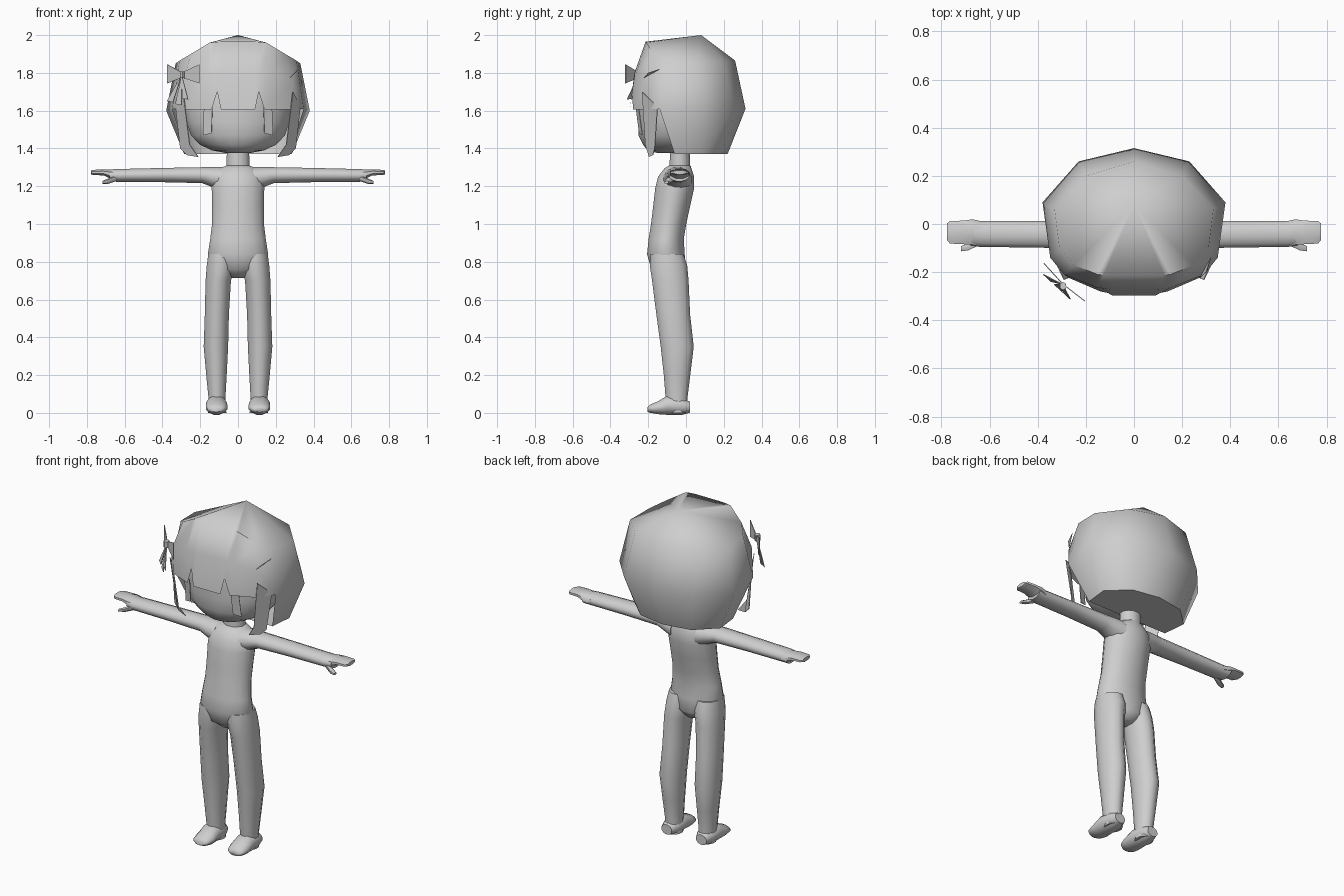
import bpy, bmesh, math
from mathutils import Vector

grey = bpy.data.materials.new("plain_grey")
grey.diffuse_color = (0.62, 0.62, 0.62, 1)


def finish(name, verts, faces, angle=60, thick=0):
    me = bpy.data.meshes.new(name)
    me.from_pydata([tuple(v) for v in verts], [], faces)
    bm = bmesh.new()
    bm.from_mesh(me)
    bmesh.ops.recalc_face_normals(bm, faces=bm.faces)
    bm.to_mesh(me)
    bm.free()
    me.materials.append(grey)
    ob = bpy.data.objects.new(name, me)
    bpy.context.collection.objects.link(ob)
    if thick:
        mod = ob.modifiers.new("thickness", "SOLIDIFY")
        mod.thickness = thick
        mod.offset = 0
    else:
        bpy.ops.object.select_all(action="DESELECT")
        ob.select_set(True)
        bpy.context.view_layer.objects.active = ob
        bpy.ops.object.shade_smooth_by_angle(angle=math.radians(angle))
    return ob


def loft(name, axis, rings, n=12, side=1, angle=60):
    """Rings are (position, u min, u max, v min, v max) along an axis."""
    verts, faces = [], []
    for t, u0, u1, v0, v1 in rings:
        for i in range(n):
            a = 2 * math.pi * (i + 0.5) / n
            u = (u0 + u1) / 2 + (u1 - u0) / 2 * math.cos(a)
            v = (v0 + v1) / 2 + (v1 - v0) / 2 * math.sin(a)
            x, y, z = {"x": (t, u, v), "y": (u, t, v), "z": (u, v, t)}[axis]
            verts.append((x * side, y, z))
    for r in range(len(rings) - 1):
        for i in range(n):
            j = (i + 1) % n
            faces.append((r * n + i, r * n + j, r * n + n + j, r * n + n + i))
    faces.append(tuple(range(n)))
    faces.append(tuple(range((len(rings) - 1) * n, len(rings) * n)))
    return finish(name, verts, faces, angle)


def plate(name, points, side=1):
    return finish(name, [(x * side, y, z) for x, y, z in points],
                  [tuple(range(len(points)))], thick=0.004)


# Torso and neck
loft("torso", "z", [
    (0.715, -0.04, 0.04, -0.13, -0.03), (0.76, -0.13, 0.13, -0.185, 0.0),
    (0.84, -0.163, 0.163, -0.208, -0.005), (0.92, -0.15, 0.15, -0.2, -0.01),
    (1.0, -0.14, 0.14, -0.187, 0.003), (1.1, -0.14, 0.14, -0.175, 0.025),
    (1.19, -0.142, 0.142, -0.165, 0.045), (1.25, -0.14, 0.14, -0.15, 0.045),
    (1.295, -0.10, 0.10, -0.115, 0.03), (1.31, -0.06, 0.06, -0.09, 0.025)], n=16)
loft("neck", "z", [(1.28, -0.064, 0.064, -0.09, 0.025),
                   (1.42, -0.06, 0.06, -0.085, 0.02)])

for s, tag in ((1, "left"), (-1, "right")):
    # Legs and feet
    loft(tag + "_leg", "z", [
        (0.84, 0.02, 0.16, -0.19, -0.01), (0.78, 0.015, 0.168, -0.195, 0.01),
        (0.70, 0.035, 0.174, -0.183, 0.017), (0.52, 0.046, 0.178, -0.16, 0.025),
        (0.35, 0.05, 0.184, -0.137, 0.044), (0.2, 0.058, 0.17, -0.12, 0.025),
        (0.08, 0.065, 0.158, -0.11, 0.01), (0.0, 0.06, 0.16, -0.1, 0.01)], side=s)
    loft(tag + "_foot", "y", [
        (0.02, 0.08, 0.15, 0.0, 0.06), (-0.02, 0.06, 0.165, -0.012, 0.08),
        (-0.10, 0.056, 0.172, -0.012, 0.092), (-0.15, 0.054, 0.172, -0.008, 0.062),
        (-0.19, 0.065, 0.165, 0.0, 0.045), (-0.203, 0.085, 0.145, 0.005, 0.03)], side=s)
    # Arms, hands and thumbs
    loft(tag + "_arm", "x", [
        (0.08, -0.125, 0.035, 1.17, 1.303), (0.14, -0.115, 0.025, 1.195, 1.303),
        (0.19, -0.105, 0.016, 1.215, 1.302), (0.4, -0.1, 0.014, 1.22, 1.298),
        (0.64, -0.097, 0.014, 1.222, 1.292), (0.68, -0.09, 0.018, 1.225, 1.29)], side=s)
    loft(tag + "_hand", "x", [
        (0.63, -0.092, 0.014, 1.225, 1.29), (0.67, -0.09, 0.024, 1.235, 1.292),
        (0.71, -0.088, 0.018, 1.256, 1.29), (0.765, -0.085, 0.016, 1.258, 1.288),
        (0.777, -0.07, 0.005, 1.262, 1.285)], n=8, side=s)
    loft(tag + "_thumb", "x", [
        (0.64, -0.09, -0.05, 1.228, 1.262), (0.69, -0.112, -0.078, 1.212, 1.24),
        (0.718, -0.115, -0.09, 1.212, 1.228)], n=6, side=s)
    # Side locks and thin strands beside the face
    plate(tag + "_lock", [(0.29, -0.232, 1.70), (0.33, -0.15, 1.62),
                          (0.305, -0.165, 1.40), (0.27, -0.175, 1.365),
                          (0.21, -0.195, 1.355), (0.255, -0.215, 1.42)], s)
    plate(tag + "_strand", [(0.135, -0.265, 1.62), (0.18, -0.25, 1.62),
                            (0.185, -0.23, 1.47), (0.14, -0.247, 1.48)], s)

# Head under the hair
loft("head", "z", [
    (1.375, -0.06, 0.06, -0.15, 0.02), (1.39, -0.14, 0.14, -0.205, 0.08),
    (1.42, -0.205, 0.205, -0.23, 0.13), (1.47, -0.252, 0.252, -0.255, 0.16),
    (1.54, -0.275, 0.275, -0.255, 0.19), (1.62, -0.285, 0.285, -0.26, 0.2),
    (1.75, -0.25, 0.25, -0.25, 0.18), (1.85, -0.18, 0.18, -0.18, 0.12)], n=20)

# Hair cap: columns from the back round to the fringe, three rows each
cols = [
    [(0, .26, 1.865), (0, .315, 1.61), (0, .22, 1.37)],
    [(.2, .2, 1.862), (.23, .26, 1.61), (.17, .19, 1.37)],
    [(.33, .06, 1.85), (.38, .09, 1.6), (.285, .08, 1.37)],
    [(.31, -.10, 1.865), (.348, -.14, 1.61), (.27, -.06, 1.37)],
    [(.25, -.17, 1.90), (.29, -.21, 1.75), (.275, -.222, 1.605)],
    [(.15, -.21, 1.96), (.16, -.262, 1.8), (.14, -.28, 1.605)],
    [(.125, -.212, 1.963), (.115, -.27, 1.8), (.11, -.286, 1.70)],
    [(.09, -.214, 1.965), (.085, -.273, 1.8), (.09, -.297, 1.605)]]
loop = cols + [[(-x, y, z) for x, y, z in c] for c in reversed(cols[1:])]
m = len(loop)
verts = [p for c in loop for p in c] + [(0, .08, 2.0)]
faces = []
for i in range(m):
    a, b = 3 * i, 3 * ((i + 1) % m)
    faces += [(3 * m, a, b), (a, a + 1, b + 1, b)]
    if i == 3:
        faces.append((a + 1, b + 2, b + 1))
    elif i == m - 5 + 1:
        faces.append((a + 1, a + 2, b + 1))
    else:
        faces.append((a + 1, a + 2, b + 2, b + 1))
# Underside of the back hair
faces.append(tuple(3 * (i % m) + 2 for i in range(m - 3, m + 4)))
finish("hair", verts, faces, 65)

# Small pointed wisp on the hair
plate("hair_wisp", [(0.275, -0.222, 1.775), (0.32, -0.14, 1.82), (0.30, -0.2, 1.80)])

# Ribbon bow, laid out on a slanted plane
centre, along = Vector((-0.282, -0.235, 1.79)), Vector((1, -0.92, 0))
out = Vector((-0.69, -0.72, 0))


def bow_part(name, pts):
    plate(name, [centre + along * u + out * d + Vector((0, 0, w)) for u, w, d in pts])


for s, tag in ((1, "inner"), (-1, "outer")):
    bow_part(tag + "_bow_loop", [(0, .012, .02), (.085 * s, .055, .01),
                                 (.085 * s, -.045, .01), (0, -.015, .02)])
for k, (u, w) in enumerate(((-.045, -.14), (0, -.155), (.035, -.125))):
    bow_part("ribbon_tail_%d" % (k + 1), [
        (0, 0, .022), (u - .018, w, .045), (u + .014, w - .006, .045)])
loft("bow_knot", "z", [(1.772, -.31, -.28, -.275, -.24),
                       (1.808, -.31, -.28, -.275, -.24)], n=6)
